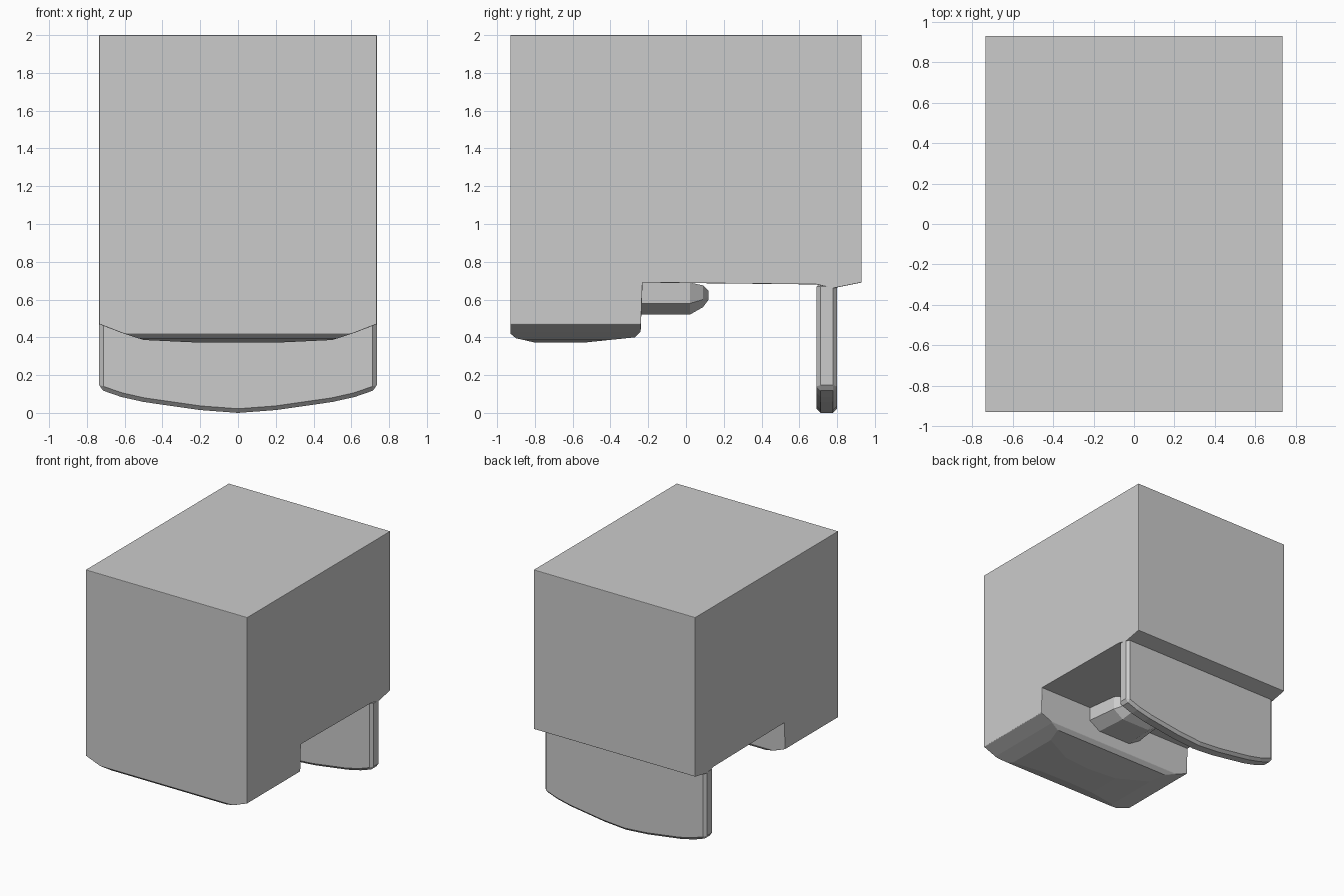
import bpy, bmesh

if "Cube" in bpy.data.objects:
    bpy.data.objects.remove(bpy.data.objects["Cube"])

HALF_W = 0.735


def prism(name, profile, axis, lo, hi):
    """Extrude a closed 2D profile along x (profile = y,z) or y (profile = x,z)."""
    bm = bmesh.new()

    def place(t, p):
        return (t, p[0], p[1]) if axis == 'X' else (p[0], t, p[1])

    a = [bm.verts.new(place(lo, p)) for p in profile]
    b = [bm.verts.new(place(hi, p)) for p in profile]
    n = len(profile)
    bm.faces.new(a)
    bm.faces.new(b)
    for i in range(n):
        j = (i + 1) % n
        bm.faces.new((a[i], a[j], b[j], b[i]))
    bmesh.ops.recalc_face_normals(bm, faces=bm.faces)
    me = bpy.data.meshes.new(name)
    bm.to_mesh(me)
    bm.free()
    ob = bpy.data.objects.new(name, me)
    bpy.context.collection.objects.link(ob)
    return ob


def bevel(ob, width, segments=1):
    m = ob.modifiers.new("edge_bevel", 'BEVEL')
    m.width = width
    m.segments = segments
    m.limit_method = 'ANGLE'
    m.angle_limit = 0.7


def mirrored(right_half):
    """Complete a bottom curve given from the centre to the right edge."""
    return [(-x, z) for x, z in reversed(right_half) if x > 0] + right_half


# Body: stepped side outline
body = prism("body", [
    (-0.93, 2.0), (-0.93, 0.42), (-0.90, 0.395), (-0.78, 0.368),
    (-0.58, 0.368), (-0.27, 0.40), (-0.24, 0.43), (-0.23, 0.69),
    (0.69, 0.68), (0.78, 0.66), (0.93, 0.69), (0.93, 2.0),
], 'X', -HALF_W, HALF_W)

# Curved belly: trims the body from the front direction
belly = mirrored([(0, 0.372), (0.25, 0.374), (0.50, 0.386), (0.62, 0.425), (HALF_W, 0.47)])
trim = prism("belly_trim", belly + [(HALF_W + 0.1, 0.51), (HALF_W + 0.1, 2.2),
                                    (-HALF_W - 0.1, 2.2), (-HALF_W - 0.1, 0.51)],
             'Y', -1.1, 1.1)
trim.hide_render = True
cut = body.modifiers.new("belly_curve", 'BOOLEAN')
cut.operation = 'INTERSECT'
cut.solver = 'EXACT'
cut.object = trim
bpy.context.view_layer.objects.active = body
bpy.ops.object.modifier_apply(modifier="belly_curve")
bpy.data.objects.remove(trim)
bevel(body, 0.018, 2)

# Rear flap: thin plate with a curved lower edge
edge = mirrored([(0, 0.0), (0.20, 0.015), (0.50, 0.058), (0.62, 0.085), (HALF_W, 0.125)])
flap = prism("rear_flap", edge + [(HALF_W, 0.69), (-HALF_W, 0.69)], 'Y', 0.69, 0.80)
bevel(flap, 0.022)

# Knob: faceted lump behind the front block, lofted from rings along y
rings = [(-0.24, 0.25, 0.52, 0.69), (0.02, 0.22, 0.52, 0.69),
         (0.09, 0.17, 0.56, 0.675), (0.12, 0.12, 0.60, 0.645)]
bm = bmesh.new()
loops = []
for y, w, bottom, top in rings:
    mid = bottom + (top - bottom) * 0.35
    section = [(-w, top), (-w, mid), (-w * 0.6, bottom),
               (w * 0.6, bottom), (w, mid), (w, top)]
    loops.append([bm.verts.new((x, y, z)) for x, z in section])
for a, b in zip(loops, loops[1:]):
    for i in range(6):
        j = (i + 1) % 6
        bm.faces.new((a[i], a[j], b[j], b[i]))
bm.faces.new(loops[0])
bm.faces.new(loops[-1])
bmesh.ops.recalc_face_normals(bm, faces=bm.faces)
me = bpy.data.meshes.new("knob")
bm.to_mesh(me)
bm.free()
bpy.context.collection.objects.link(bpy.data.objects.new("knob", me))
